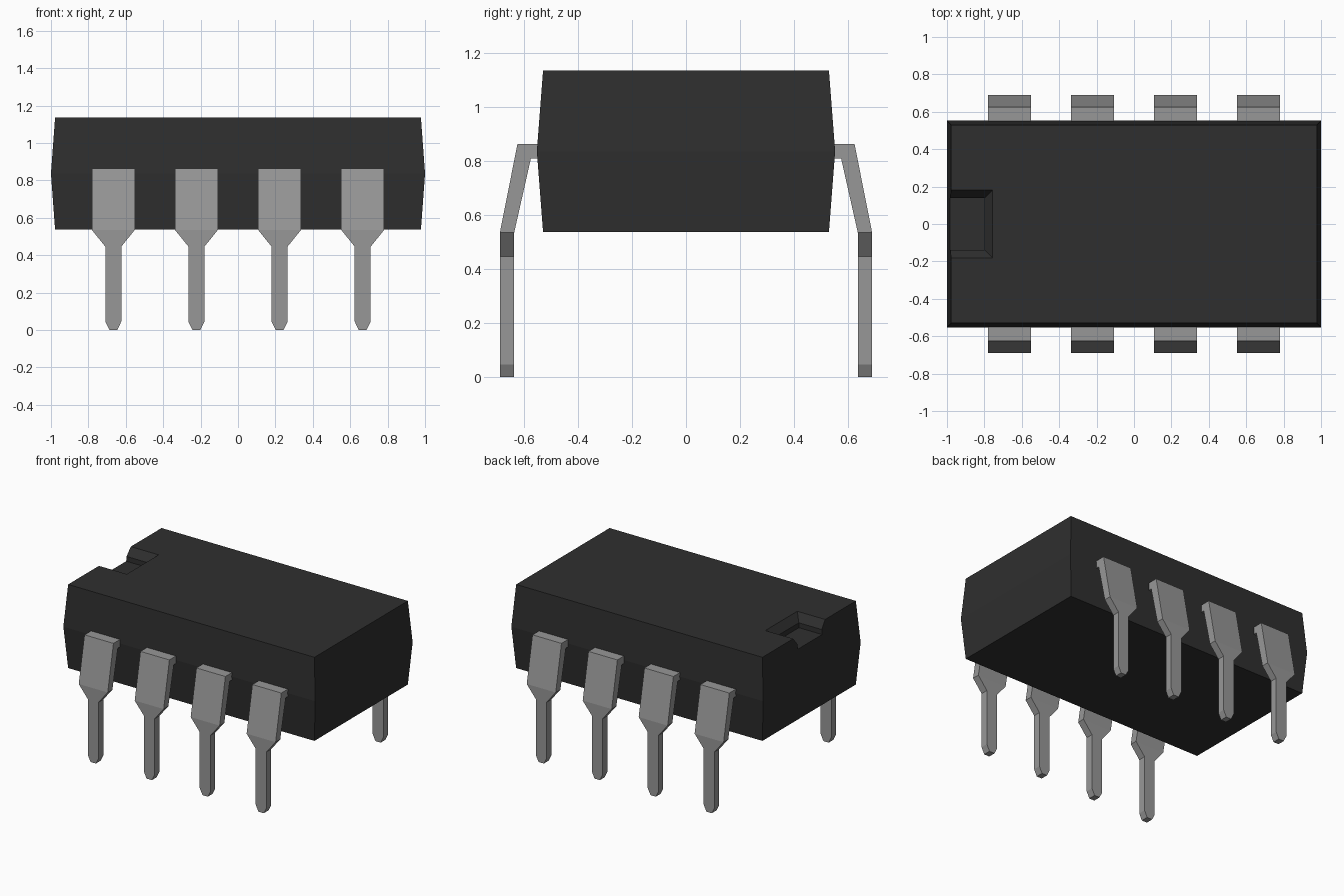
import bpy
import bmesh
import math

cube = bpy.data.objects.get("Cube")
if cube:
    bpy.data.objects.remove(cube, do_unlink=True)


def material(name, rgb, roughness, metallic=0.0):
    mat = bpy.data.materials.new(name)
    mat.use_nodes = True
    mat.diffuse_color = (*rgb, 1)
    bsdf = next(n for n in mat.node_tree.nodes if n.type == 'BSDF_PRINCIPLED')
    bsdf.inputs["Base Color"].default_value = (*rgb, 1)
    bsdf.inputs["Roughness"].default_value = roughness
    bsdf.inputs["Metallic"].default_value = metallic
    return mat


black = material("black plastic", (0.028, 0.028, 0.028), 0.6)
grey = material("grey metal", (0.31, 0.31, 0.31), 0.5)


def loft(name, rings, mat):
    """Closed solid skinned through a list of four-point rings."""
    bm = bmesh.new()
    loops = [[bm.verts.new(p) for p in ring] for ring in rings]
    for a, b in zip(loops, loops[1:]):
        for i in range(4):
            j = (i + 1) % 4
            bm.faces.new((a[i], a[j], b[j], b[i]))
    bm.faces.new(loops[0])
    bm.faces.new(loops[-1])
    bmesh.ops.recalc_face_normals(bm, faces=bm.faces)
    mesh = bpy.data.meshes.new(name)
    bm.to_mesh(mesh)
    bm.free()
    mesh.materials.append(mat)
    return mesh


def add_object(name, mesh):
    obj = bpy.data.objects.new(name, mesh)
    bpy.context.collection.objects.link(obj)
    return obj


def rect(x0, x1, y, z):
    return [(x0, -y, z), (x1, -y, z), (x1, y, z), (x0, y, z)]


# Body: widest at mid height, drafted towards top and bottom
TOP, MID, BOTTOM = 1.136, 0.836, 0.536
body = add_object("body", loft("body", [
    rect(-0.978, 0.978, 0.53, BOTTOM),
    rect(-1, 1, 0.553, MID),
    rect(-0.978, 0.978, 0.53, TOP)], black))

# Orientation notch: sloped rim above a straight-walled pocket, open at the end
cutter = add_object("notch_cutter", loft("notch_cutter", [
    rect(-1.2, -0.80, 0.138, TOP - 0.09),
    rect(-1.2, -0.80, 0.138, TOP - 0.055),
    rect(-1.2, -0.757, 0.181, TOP),
    rect(-1.2, -0.757, 0.181, TOP + 0.1)], black))
cutter.hide_render = True
cut = body.modifiers.new("notch", 'BOOLEAN')
cut.operation = 'DIFFERENCE'
cut.solver = 'EXACT'
cut.object = cutter
bpy.context.view_layer.objects.active = body
bpy.ops.object.modifier_apply(modifier=cut.name)
bpy.data.objects.remove(cutter, do_unlink=True)

# Pin stations: inner (y, z), outer (y, z), half width
stations = [
    ((0.535, 0.81), (0.535, 0.863), 0.115),
    ((0.575, 0.81), (0.625, 0.863), 0.115),
    ((0.637, 0.535), (0.69, 0.535), 0.115),
    ((0.637, 0.446), (0.69, 0.446), 0.043),
    ((0.637, 0.045), (0.69, 0.045), 0.043),
    ((0.637, 0.0), (0.69, 0.0), 0.021),
]
pin_mesh = loft("pin", [
    [(-w, -i[0], i[1]), (w, -i[0], i[1]), (w, -o[0], o[1]), (-w, -o[0], o[1])]
    for i, o, w in stations], grey)

# Four pins along each long side
for side, angle in (("front", 0), ("back", math.pi)):
    for n in range(4):
        pin = add_object(f"{side}_pin_{n + 1}", pin_mesh)
        pin.location.x = (n - 1.5) * 0.4445
        pin.rotation_euler.z = angle
